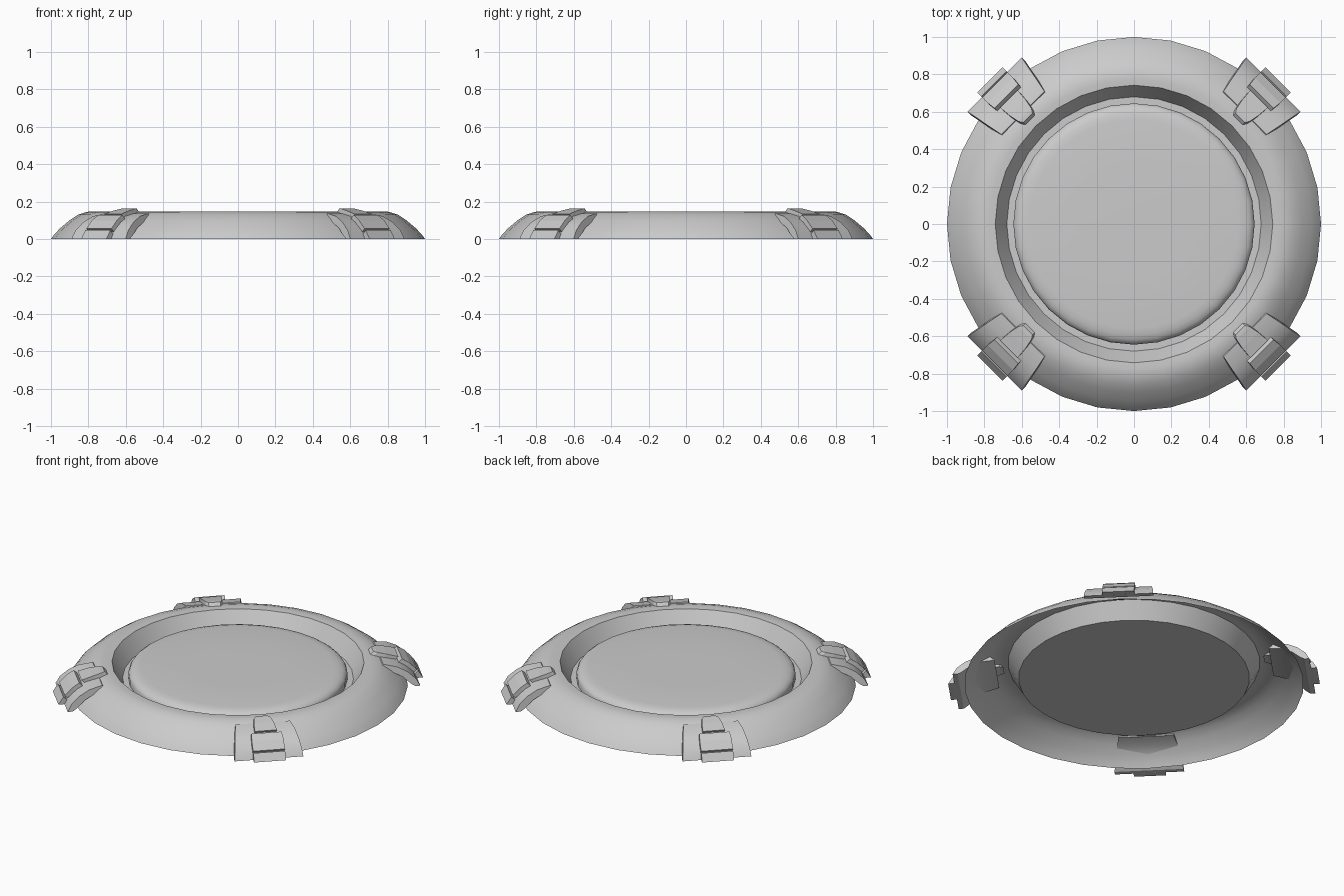
import bpy, bmesh, math

if "Cube" in bpy.data.objects:
    bpy.data.objects.remove(bpy.data.objects["Cube"], do_unlink=True)

GREY = (0.6, 0.6, 0.6, 1)
grey = bpy.data.materials.new("plain_grey")
grey.use_nodes = True
grey.diffuse_color = GREY
grey.node_tree.nodes["Principled BSDF"].inputs["Base Color"].default_value = GREY


def make_object(name, bm, smooth):
    mesh = bpy.data.meshes.new(name)
    bm.to_mesh(mesh)
    bm.free()
    mesh.materials.append(grey)
    obj = bpy.data.objects.new(name, mesh)
    bpy.context.collection.objects.link(obj)
    if smooth:
        bpy.ops.object.select_all(action='DESELECT')
        obj.select_set(True)
        bpy.context.view_layer.objects.active = obj
        bpy.ops.object.shade_smooth_by_angle(angle=math.radians(32))
    return obj


def revolve(name, profile, sides=32, capped=False):
    """Turn a (radius, height) profile around z."""
    bm = bmesh.new()
    rings = []
    for r, z in profile:
        angles = [math.tau * i / sides for i in range(sides)]
        rings.append([bm.verts.new((r * math.cos(a), r * math.sin(a), z)) for a in angles])
    for low, high in zip(rings, rings[1:]):
        for i in range(sides):
            j = (i + 1) % sides
            bm.faces.new((low[i], low[j], high[j], high[i]))
    if capped:
        bm.faces.new(rings[0][::-1])
        bm.faces.new(rings[-1])
    return make_object(name, bm, True)


def clamp_part(name, top, depth, smooth=False):
    """Loft a plate along the radius from (radius, height, half width) sections."""
    bm = bmesh.new()
    sections = []
    for u, z, w in top:
        ub, zb = u - depth, max(0, z - depth)
        corners = ((u, -w, z), (u, w, z), (ub, w, zb), (ub, -w, zb))
        sections.append([bm.verts.new(c) for c in corners])
    for a, b in zip(sections, sections[1:]):
        for i in range(4):
            j = (i + 1) % 4
            bm.faces.new((a[i], a[j], b[j], b[i]))
    bm.faces.new(sections[0][::-1])
    bm.faces.new(sections[-1])
    bmesh.ops.recalc_face_normals(bm, faces=bm.faces)
    first = make_object(name + "_1", bm, smooth)
    # one copy on each diagonal
    for k in range(4):
        obj = first
        if k:
            obj = first.copy()
            obj.name = f"{name}_{k + 1}"
            bpy.context.collection.objects.link(obj)
        obj.rotation_euler.z = math.radians(45 + 90 * k)


# Open-bottomed rounded rim with sloping inner wall and narrow floor
revolve("rim_shell", [(1, 0), (.98, .027), (.95, .058), (.9, .1), (.855, .13),
                      (.81, .145), (.775, .147), (.742, .145), (.68, .04), (.645, .04)])

# Central plate with a softened edge
revolve("centre_plate", [(.645, .04), (.645, .075), (.637, .09), (.62, .102),
                         (.595, .11), (.56, .114), (.3, .117)], capped=True)

# Four clamps: a saddle over the rim and three stepped plates
clamp_part("clamp_saddle", [(.84, .137, .163), (.92, .121, .179), (.98, .09, .19),
                            (1.03, .045, .2), (1.054, 0, .205)], .03, True)
clamp_part("clamp_inner_plate", [(.803, .164, .035), (.825, .163, .049),
                                 (.88, .152, .06), (.947, .134, .066)], .035)
clamp_part("clamp_middle_plate", [(.965, .129, .09), (1.01, .1, .095), (1.052, .056, .095)], .035)
clamp_part("clamp_outer_plate", [(1.06, .047, .095), (1.09, 0, .095)], .035)
